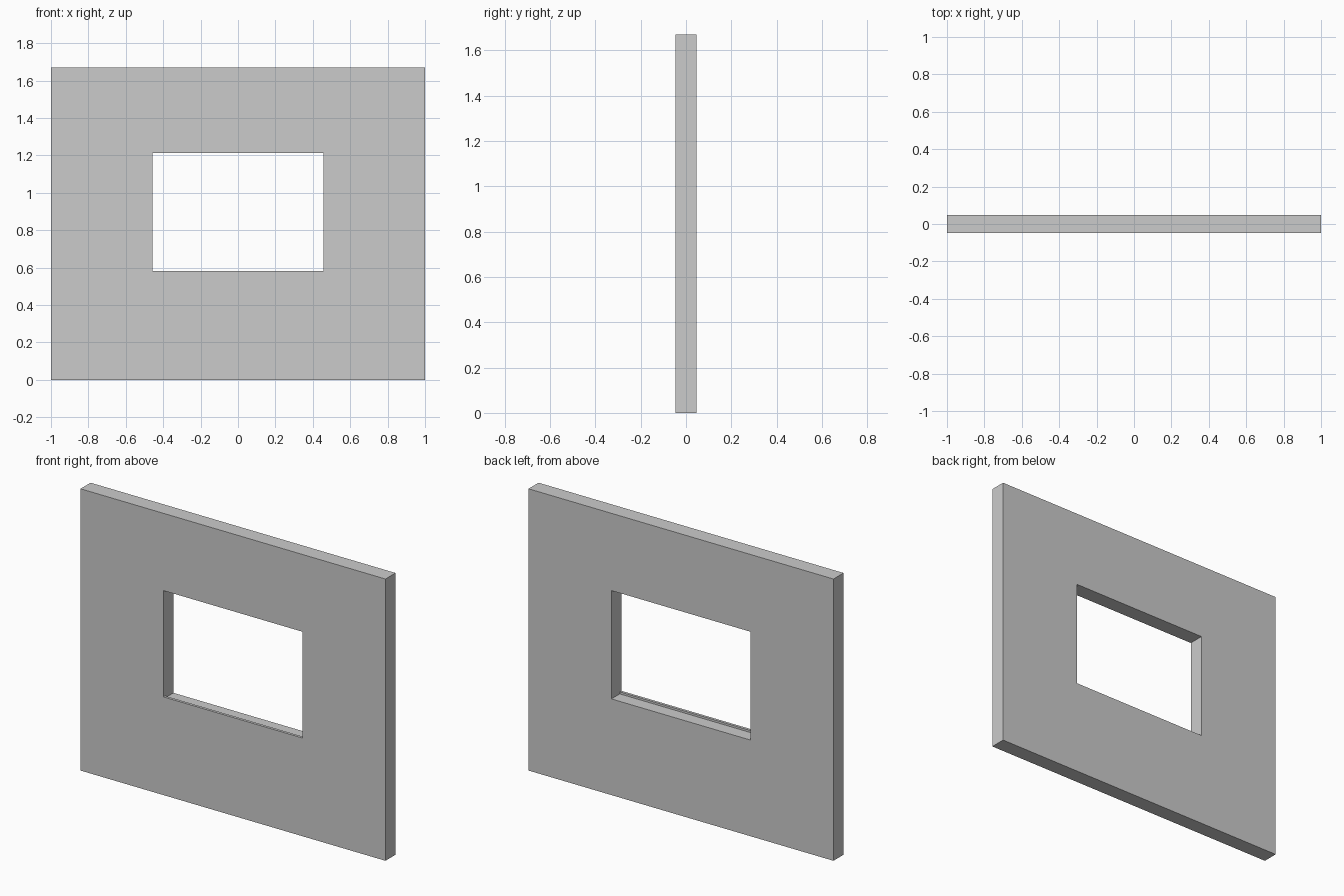
import bpy, bmesh

if "Cube" in bpy.data.objects:
    bpy.data.objects.remove(bpy.data.objects["Cube"])

HALF_DEPTH = 0.047
OUTER = (-1.0, 1.0, 0.0, 1.67)          # x0, x1, z0, z1
OPENING = (-0.456, 0.456, 0.57, 1.212)


def add_object(name, bm):
    bmesh.ops.recalc_face_normals(bm, faces=bm.faces)
    mesh = bpy.data.meshes.new(name)
    bm.to_mesh(mesh)
    bm.free()
    obj = bpy.data.objects.new(name, mesh)
    bpy.context.collection.objects.link(obj)
    return obj


def ring(bm, rect, y):
    x0, x1, z0, z1 = rect
    return [bm.verts.new((x, y, z)) for x, z in ((x0, z0), (x1, z0), (x1, z1), (x0, z1))]


def bridge(bm, a, b):
    for i in range(4):
        j = (i + 1) % 4
        bm.faces.new((a[i], a[j], b[j], b[i]))


# Wall panel: four rectangular rings joined into a closed frame
bm = bmesh.new()
rings = [ring(bm, OUTER, -HALF_DEPTH), ring(bm, OPENING, -HALF_DEPTH),
         ring(bm, OPENING, HALF_DEPTH), ring(bm, OUTER, HALF_DEPTH)]
for i in range(4):
    bridge(bm, rings[i], rings[(i + 1) % 4])
add_object("window_wall", bm)

# Thin strip along the front edge of the window sill
bm = bmesh.new()
strip = (OPENING[0], OPENING[1], OPENING[2], OPENING[2] + 0.012)
front, back = ring(bm, strip, -HALF_DEPTH), ring(bm, strip, -HALF_DEPTH + 0.016)
bridge(bm, front, back)
bm.faces.new(front)
bm.faces.new(back)
add_object("sill_strip", bm)
